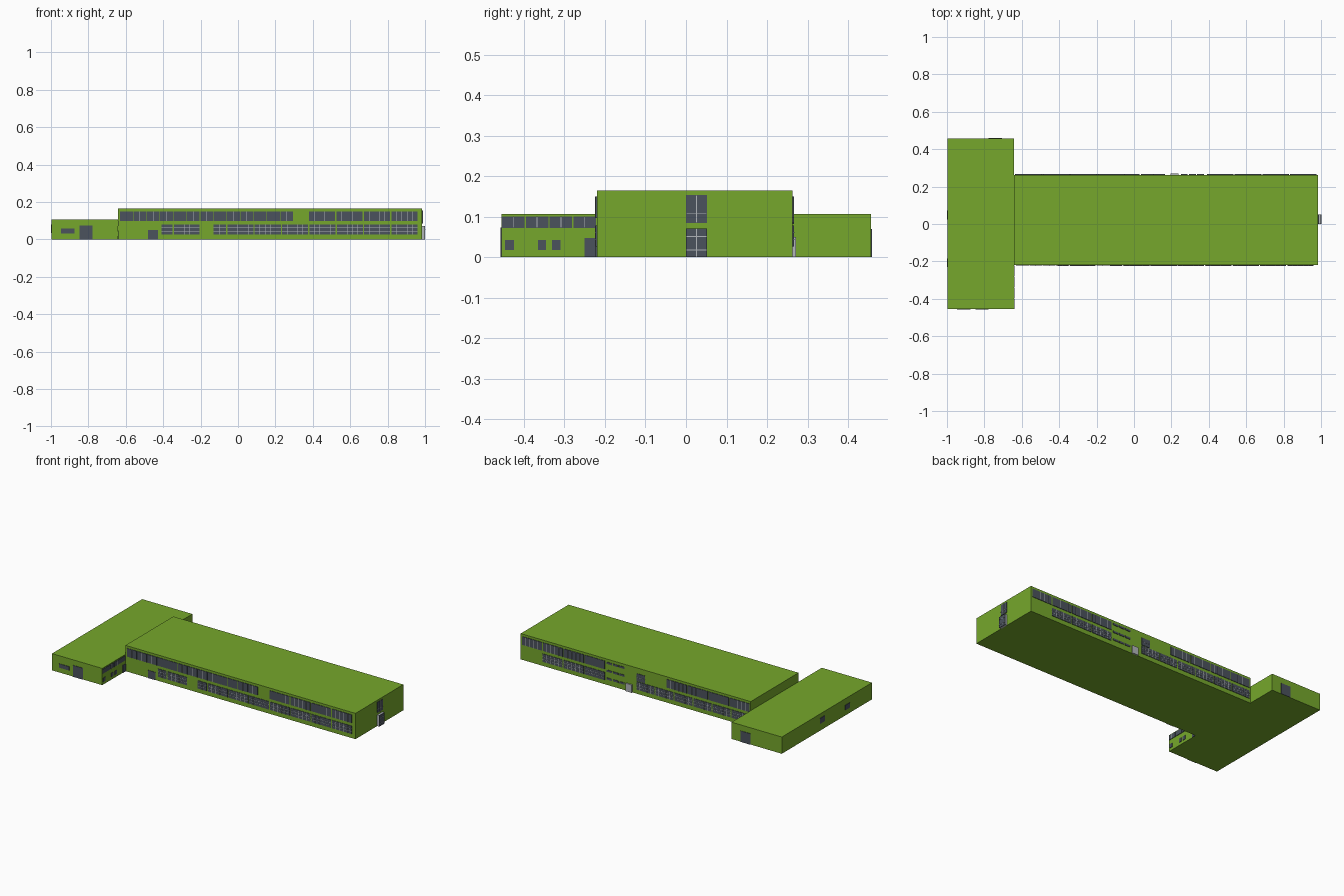
import bpy, bmesh
from mathutils import Vector

if "Cube" in bpy.data.objects:
    bpy.data.objects.remove(bpy.data.objects["Cube"])


def material(name, rgb):
    m = bpy.data.materials.new(name)
    m.diffuse_color = (*rgb, 1)
    m.use_nodes = True
    m.node_tree.nodes["Principled BSDF"].inputs["Base Color"].default_value = m.diffuse_color
    return m


GREEN = material("green_wall", (0.18, 0.39, 0.025))
GLASS = material("dark_glass", (0.07, 0.085, 0.11))
BAR = material("pale_frame", (0.45, 0.47, 0.5))


def add_box(bm, lo, hi):
    lo, hi = Vector(lo), Vector(hi)
    for v in bmesh.ops.create_cube(bm, size=1)["verts"]:
        v.co = Vector((lo[i] + (v.co[i] + 0.5) * (hi[i] - lo[i]) for i in range(3)))


def finish(bm, name, mat):
    me = bpy.data.meshes.new(name)
    bm.to_mesh(me)
    bm.free()
    me.materials.append(mat)
    ob = bpy.data.objects.new(name, me)
    bpy.context.collection.objects.link(ob)
    return ob


def block(name, lo, hi, mat):
    bm = bmesh.new()
    add_box(bm, lo, hi)
    return finish(bm, name, mat)


# A wall is (axis it faces, position on that axis, outward sign)
FRONT = ("y", -0.22, -1)
BACK = ("y", 0.263, 1)
END = ("x", 0.985, 1)
WING_FRONT = ("y", -0.455, -1)
WING_BACK = ("y", 0.456, 1)
WING_INNER = ("x", -0.642, 1)
WING_OUTER = ("x", -0.997, -1)


def wall_box(bm, wall, u0, u1, z0, z1, depth):
    axis, pos, sign = wall
    a, b = sorted((pos - sign * 0.001, pos + sign * depth))
    if axis == "y":
        add_box(bm, (u0, a, z0), (u1, b, z1))
    else:
        add_box(bm, (a, u0, z0), (b, u1, z1))


def windows(name, wall, spans, z0, z1, pane=0.028, rails=()):
    """Glass panels over spans, with upright bars and rails at given height fractions."""
    glass, bars = bmesh.new(), bmesh.new()
    t = 0.0009
    for u0, u1 in spans:
        wall_box(glass, wall, u0, u1, z0, z1, 0.003)
        n = max(1, round((u1 - u0) / pane))
        for i in range(1, n):
            u = u0 + (u1 - u0) * i / n
            wall_box(bars, wall, u - t, u + t, z0, z1, 0.004)
        for f in rails:
            z = z0 + (z1 - z0) * f
            wall_box(bars, wall, u0, u1, z - t, z + t, 0.0044)
    finish(glass, name + "_glass", GLASS)
    if len(bars.verts):
        finish(bars, name + "_bars", BAR)
    else:
        bars.free()


def groups(start, end, n, gap=0.007):
    w = (end - start + gap) / n
    return [(start + i * w, start + (i + 1) * w - gap) for i in range(n)]


# Building masses
block("main_hall", (-0.642, -0.22, 0), (0.985, 0.263, 0.165), GREEN)
block("cross_wing", (-0.997, -0.455, 0), (-0.642, 0.456, 0.107), GREEN)

# Front of the main hall
windows("front_upper_long", FRONT, groups(-0.63, 0.295, 13, 0.003), 0.097, 0.15, 0.035)
windows("front_upper_short", FRONT, groups(0.38, 0.96, 4), 0.097, 0.15, 0.028)
three = (0.33, 0.67)
windows("front_lower_left", FRONT, [(-0.41, -0.35), (-0.343, -0.205)], 0.027, 0.078, 0.03, three)
windows("front_lower", FRONT, [(-0.13, -0.065)] + groups(-0.057, 0.96, 7),
        0.027, 0.078, 0.028, three)
windows("front_door", FRONT, [(-0.48, -0.428)], 0, 0.05, 1)

# Back of the main hall
windows("back_upper", BACK, groups(-0.635, -0.05, 4) + groups(0.39, 0.975, 4), 0.097, 0.15)
windows("back_lower", BACK, groups(-0.635, 0.165, 6) + groups(0.39, 0.83, 3),
        0.027, 0.078, 0.028, three)
for k, z in enumerate((0.035, 0.085, 0.135)):
    windows(f"back_strip_{k}", BACK, groups(0.25, 0.375, 3), z, z + 0.012)
windows("stair_window", BACK, [(0.105, 0.165)], 0.082, 0.13, 0.03, (0.5,))
block("back_porch", (0.195, 0.262, 0), (0.237, 0.271, 0.05), BAR)

# End wall with tall stair glazing and a glazed entrance porch
windows("end_upper", END, [(0.0, 0.052)], 0.085, 0.153, 0.026, (0.33,))
PORCH = ("x", 0.997, 1)
block("end_porch", (0.984, 0.0, 0), (0.997, 0.052, 0.071), BAR)
windows("end_door", PORCH, [(0.0, 0.052)], 0, 0.071, 0.026, (0.25, 0.72))

# Cross wing openings
windows("wing_front_window", WING_FRONT, [(-0.947, -0.875)], 0.032, 0.057, 1)
windows("wing_front_door", WING_FRONT, [(-0.847, -0.777)], 0, 0.073, 1)
windows("wing_back_door", WING_BACK, [(-0.777, -0.707)], 0, 0.07, 1)
windows("wing_inner_upper", WING_INNER, groups(-0.454, -0.222, 4, 0.003), 0.072, 0.101, 0.03)
windows("wing_inner_small", WING_INNER,
        [(-0.447, -0.425), (-0.365, -0.345), (-0.331, -0.31)], 0.018, 0.043, 1)
windows("wing_inner_door", WING_INNER, [(-0.25, -0.221)], 0, 0.048, 1)
windows("wing_outer_high", WING_OUTER, [(0.025, 0.072)], 0.045, 0.08, 1)
windows("wing_outer_low", WING_OUTER, [(-0.23, -0.185)], 0.035, 0.066, 1)
